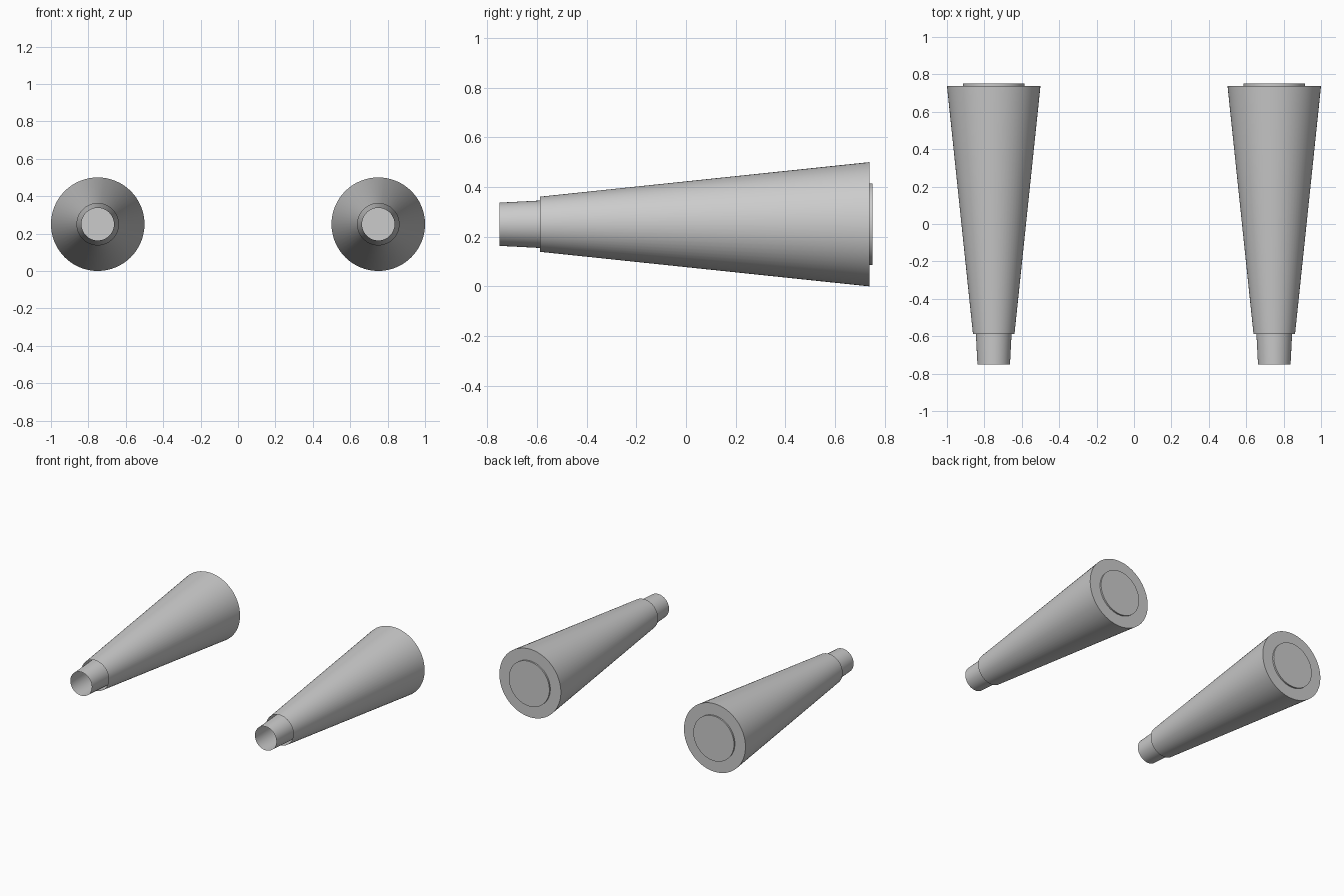
import bpy, bmesh, math
from mathutils import Matrix

if "Cube" in bpy.data.objects:
    bpy.data.objects.remove(bpy.data.objects["Cube"])


def open_cone(name, x, y_front, y_back, r_front, r_back):
    """Tapered tube along y: open at the narrow front, capped at the wide back."""
    bm = bmesh.new()
    bmesh.ops.create_cone(bm, cap_ends=True, cap_tris=False, segments=64,
                          radius1=r_back, radius2=r_front, depth=y_back - y_front)
    bmesh.ops.rotate(bm, verts=bm.verts, matrix=Matrix.Rotation(math.pi / 2, 3, 'X'))
    bm.normal_update()
    front = [f for f in bm.faces if f.normal.y < -0.9]
    bmesh.ops.delete(bm, geom=front, context='FACES_ONLY')
    mesh = bpy.data.meshes.new(name)
    bm.to_mesh(mesh)
    bm.free()
    obj = bpy.data.objects.new(name, mesh)
    obj.location = (x, (y_front + y_back) / 2, 0.25)
    bpy.context.collection.objects.link(obj)
    bpy.ops.object.select_all(action='DESELECT')
    obj.select_set(True)
    bpy.context.view_layer.objects.active = obj
    bpy.ops.object.shade_smooth_by_angle(angle=math.radians(30))
    return obj


for side, x in (("left", -0.75), ("right", 0.75)):
    # outer shell
    open_cone(side + "_outer_cone", x, -0.588, 0.738, 0.111, 0.25)
    # inner tube poking out at both ends
    open_cone(side + "_inner_tube", x, -0.75, 0.75, 0.087, 0.165)
